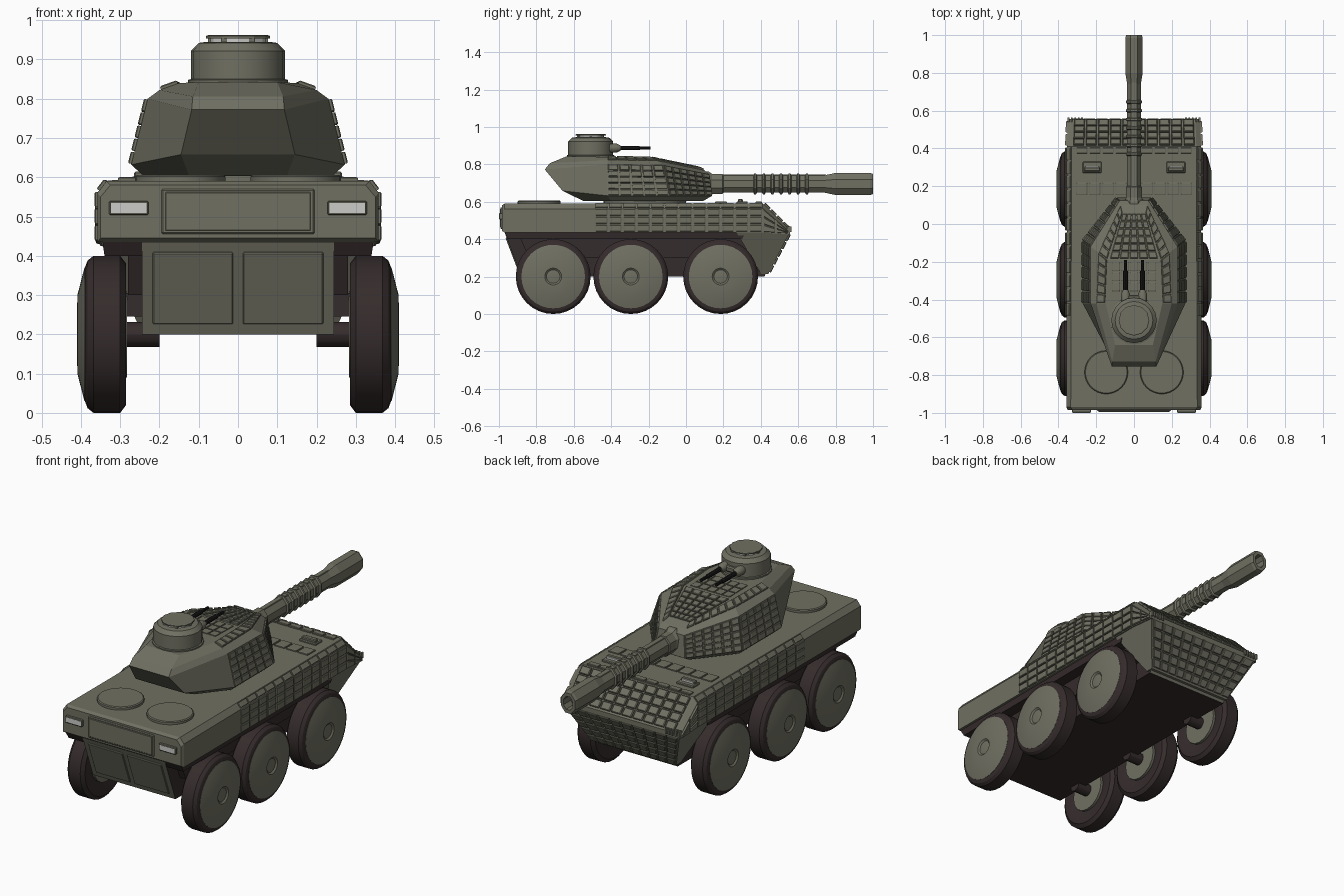
import bpy, bmesh, math
from mathutils import Vector, Matrix

if "Cube" in bpy.data.objects:
    bpy.data.objects.remove(bpy.data.objects["Cube"], do_unlink=True)


def material(name, rgb):
    m = bpy.data.materials.new(name)
    m.use_nodes = True
    m.diffuse_color = (*rgb, 1)
    m.node_tree.nodes["Principled BSDF"].inputs["Base Color"].default_value = (*rgb, 1)
    return m


OLIVE = material("olive_grey", (0.16, 0.16, 0.122))
RUBBER = material("dark_brown", (0.036, 0.025, 0.025))
BLACK = material("gun_black", (0.01, 0.01, 0.01))
LAMP = material("lamp_glass", (0.6, 0.6, 0.58))


def finish(name, bm, *mats, smooth=None):
    bmesh.ops.recalc_face_normals(bm, faces=bm.faces)
    me = bpy.data.meshes.new(name)
    bm.to_mesh(me)
    bm.free()
    for m in mats:
        me.materials.append(m)
    if smooth:
        me.polygons.foreach_set("use_smooth", [True] * len(me.polygons))
        me.set_sharp_from_angle(angle=math.radians(smooth))
    ob = bpy.data.objects.new(name, me)
    bpy.context.collection.objects.link(ob)
    return ob


def loft(name, halves, *mats):
    """Symmetric solid from stacked rings, each given by its +x half."""
    bm = bmesh.new()
    rings = [[bm.verts.new(p) for p in h] +
             [bm.verts.new((-p[0], p[1], p[2])) for p in reversed(h)] for h in halves]
    n = len(rings[0])
    for a, b in zip(rings, rings[1:]):
        for i in range(n):
            j = (i + 1) % n
            bm.faces.new((a[i], a[j], b[j], b[i]))
    for r in (rings[0], rings[-1]):
        for i in range(n // 2 - 1):
            bm.faces.new((r[i], r[i + 1], r[n - 2 - i], r[n - 1 - i]))
    return finish(name, bm, *mats)


def lathe(name, profile, axis, centre, mat, segs=32, squash=1.0, smooth=30, turn=0.0):
    """Spin (radius, distance) points round the x, y or z axis."""
    bm = bmesh.new()
    rings = []
    for r, t in profile:
        ring = []
        for k in range(segs):
            a = math.tau * (k + turn) / segs
            u, v = r * math.cos(a) * squash, r * math.sin(a)
            p = {"x": (t, u, v), "y": (u, t, v), "z": (u, v, t)}[axis]
            ring.append(bm.verts.new(Vector(p) + Vector(centre)))
        rings.append(ring)
    for a, b in zip(rings, rings[1:]):
        for k in range(segs):
            j = (k + 1) % segs
            bm.faces.new((a[k], a[j], b[j], b[k]))
    bm.faces.new(rings[0])
    bm.faces.new(rings[-1])
    return finish(name, bm, mat, smooth=smooth)


def box(name, centre, size, mat, bevel=0.0, tilt=0.0):
    bm = bmesh.new()
    bmesh.ops.create_cube(bm, size=1)
    bm.transform(Matrix.Translation(centre) @ Matrix.Rotation(tilt, 4, "X") @ Matrix.Diagonal((*size, 1)))
    if bevel:
        bmesh.ops.bevel(bm, geom=bm.edges[:], offset=bevel, segments=1, affect="EDGES")
    return finish(name, bm, mat)


def tiles(name, corners, cols, rows, height=0.01, both=True, gap=0.07):
    """Cover a four-cornered patch with raised armour bricks."""
    bm = bmesh.new()
    for side in ((1, -1) if both else (1,)):
        a, b, c, d = [Vector((p[0] * side, p[1], p[2])) for p in corners]
        n = (c - a).cross(d - b).normalized()
        if n.dot((a + c) / 2 - Vector((0, -0.2, 0.5))) < 0:
            n = -n

        def at(u, v):
            return a.lerp(b, u).lerp(d.lerp(c, u), v)
        for i in range(cols):
            for j in range(rows):
                loops = []
                for g, h in ((gap, -0.003), (gap, height * 0.7), (gap * 1.9, height)):
                    us, vs = ((i + g) / cols, (i + 1 - g) / cols), ((j + g) / rows, (j + 1 - g) / rows)
                    loops.append([bm.verts.new(at(us[p], vs[q]) + n * h)
                                  for p, q in ((0, 0), (1, 0), (1, 1), (0, 1))])
                for lo, hi in zip(loops, loops[1:]):
                    for k in range(4):
                        bm.faces.new((lo[k], lo[k - 1], hi[k - 1], hi[k]))
                bm.faces.new(loops[0])
                bm.faces.new(loops[-1])
    return finish(name, bm, OLIVE)


# Upper hull: cross-sections along y
sections = [(-0.985, 0.35, 0.445, 0.55, 0.325, 0.58), (-0.97, 0.358, 0.435, 0.56, 0.335, 0.59),
            (0.41, 0.355, 0.435, 0.565, 0.33, 0.592), (0.555, 0.35, 0.425, 0.438, 0.325, 0.452)]
loft("upper_hull", [[(w, y, z0), (w, y, z1), (wt, y, z2)] for y, w, z0, z1, wt, z2 in sections], OLIVE)

# Lower hull: dark sides and belly, olive end plates
lower = loft("lower_hull", [[(0.245, -0.88, 0.2), (0.245, 0.42, 0.2)],
                            [(0.245, -0.97, 0.437), (0.245, 0.5, 0.437)]], OLIVE, RUBBER)
for p in lower.data.polygons:
    p.material_index = 0 if abs(p.normal.y) > 0.5 else 1
loft("wheel_bay", [[(0.28, -0.84, 0.3), (0.28, 0.38, 0.3)], [(0.28, -0.9, 0.436), (0.28, 0.4, 0.436)]], RUBBER)
loft("bay_roof", [[(0.34, -0.95, 0.4), (0.34, 0.3, 0.4)], [(0.345, -0.97, 0.436), (0.345, 0.32, 0.436)]], RUBBER)
loft("nose_plate", [[(0.25, 0.44, 0.215), (0.25, 0.4, 0.215)],
                    [(0.35, 0.555, 0.436), (0.35, 0.27, 0.436)]], OLIVE)

# Hull armour bricks
tiles("hull_side_bricks", [(0.356, -0.49, 0.437), (0.355, 0.41, 0.437), (0.355, 0.41, 0.565), (0.356, -0.49, 0.565)], 12, 3)
tiles("hull_shoulder_bricks", [(0.356, -0.49, 0.565), (0.355, 0.41, 0.565), (0.33, 0.41, 0.592), (0.335, -0.49, 0.592)], 12, 1, 0.007)
tiles("hull_cheek_bricks", [(0.355, 0.41, 0.437), (0.35, 0.55, 0.43), (0.35, 0.55, 0.44), (0.355, 0.41, 0.565)], 2, 3)
tiles("glacis_bricks", [(-0.325, 0.415, 0.59), (0.325, 0.415, 0.59), (0.32, 0.55, 0.457), (-0.32, 0.55, 0.457)], 10, 4, both=False)
tiles("nose_bricks", [(-0.34, 0.553, 0.43), (0.34, 0.553, 0.43), (0.25, 0.443, 0.222), (-0.25, 0.443, 0.222)], 10, 5, both=False)
for y0, y1 in ((0.15, 0.225), (0.37, 0.44)):
    y1 = min(y1, 0.408)
    tiles("deck_bricks", [(-0.31, y0, 0.591), (0.31, y0, 0.591), (0.31, y1, 0.591), (-0.31, y1, 0.591)], 9, 1, both=False)

# Rear plate details
box("rear_panel", (0, -0.986, 0.513), (0.39, 0.012, 0.115), OLIVE, 0.004)
box("rear_panel_inner", (0, -0.991, 0.513), (0.37, 0.008, 0.098), OLIVE, 0.002)
slope = math.atan2(0.09, 0.237)
for s in (1, -1):
    box("rear_lamp_housing", (s * 0.278, -0.989, 0.522), (0.1, 0.02, 0.036), OLIVE, 0.003)
    box("rear_lamp", (s * 0.278, -0.996, 0.522), (0.09, 0.008, 0.025), LAMP)
    box("rear_hatch", (s * 0.115, -0.926, 0.318), (0.205, 0.01, 0.195), OLIVE, 0.003, slope)
    lathe("engine_cover", [(0.115, 0.585), (0.115, 0.602), (0.11, 0.606)], "z", (s * 0.147, -0.785, 0), OLIVE)
    # Driver periscopes
    box("periscope_base", (s * 0.222, 0.3, 0.594), (0.1, 0.06, 0.016), OLIVE, 0.004)
    box("periscope_hood", (s * 0.222, 0.29, 0.606), (0.085, 0.022, 0.018), OLIVE, 0.004)
    box("periscope_glass", (s * 0.222, 0.303, 0.606), (0.07, 0.006, 0.012), LAMP)
    # Launcher teeth on the nose corners
    for k in range(5):
        box("nose_tooth", (s * (0.275 + k * 0.018), 0.552, 0.452), (0.009, 0.022, 0.03), OLIVE)

# Wheels and axles
for s in (1, -1):
    for y in (-0.71, -0.295, 0.185):
        c = (0, y, 0.2)
        lathe("tyre", [(0.1, s * 0.3), (0.14, s * 0.285), (0.18, s * 0.285), (0.2, s * 0.3), (0.2, s * 0.368),
                       (0.188, s * 0.383), (0.17, s * 0.39)], "x", c, RUBBER)
        lathe("wheel_disc", [(0.17, s * 0.38), (0.17, s * 0.391), (0.1, s * 0.409), (0.045, s * 0.41),
                             (0.036, s * 0.403), (0.02, s * 0.405)], "x", c, OLIVE, smooth=35)
        lathe("inner_hub", [(0.11, s * 0.283), (0.11, s * 0.32)], "x", c, OLIVE, 16)
        lathe("axle", [(0.032, s * 0.2), (0.032, s * 0.3)], "x", c, RUBBER, 12)
        box("suspension_arm", (s * 0.26, y, 0.275), (0.05, 0.1, 0.06), RUBBER)

# Turret body: rings from floor to roof, front to rear
base = [(0.08, 0.09, 0.603), (0.24, -0.11, 0.603), (0.24, -0.4, 0.603), (0.125, -0.55, 0.605)]
skirt = [(0.09, 0.14, 0.632), (0.272, -0.09, 0.632), (0.272, -0.42, 0.632), (0.145, -0.66, 0.658)]
brow = [(0.075, 0.125, 0.745), (0.23, -0.12, 0.795), (0.23, -0.42, 0.8), (0.118, -0.755, 0.772)]
edge = [(0.07, 0.1, 0.768), (0.19, -0.15, 0.818), (0.2, -0.42, 0.822), (0.115, -0.728, 0.806)]
roof = [(0.06, 0.06, 0.783), (0.14, -0.19, 0.835), (0.15, -0.42, 0.84), (0.1, -0.64, 0.842)]
loft("turret", [base, skirt, brow, edge, roof], OLIVE)
lathe("turret_ring", [(0.22, 0.58), (0.22, 0.61)], "z", (0, -0.22, 0), OLIVE)
for name, lo, hi, rows in (("flank", skirt, brow, 5), ("shoulder", edge, roof, 1)):
    tiles("turret_front_" + name, [lo[0], lo[1], hi[1], hi[0]], 6, rows, 0.009)
    tiles("turret_side_" + name, [lo[1], lo[2], hi[2], hi[1]], 5, rows, 0.009)
tiles("roof_front_bricks", [(-0.06, 0.055, 0.784), (0.06, 0.055, 0.784), (0.13, -0.185, 0.834), (-0.13, -0.185, 0.834)], 5, 6, 0.008, False)
tiles("roof_rear_bricks", [(-0.12, -0.2, 0.835), (0.12, -0.2, 0.835), (0.12, -0.36, 0.839), (-0.12, -0.36, 0.839)], 5, 3, 0.006, False)

# Main gun: faceted mantlet, barrel, ribs and muzzle
gun = dict(axis="y", centre=(0, 0, 0.695), mat=OLIVE, segs=8, squash=0.78, smooth=None, turn=0.5)
lathe("mantlet", [(0.075, 0.05), (0.072, 0.12), (0.058, 0.14), (0.058, 0.195), (0.052, 0.2)], **gun)
lathe("barrel", [(0.05, 0.15), (0.05, 0.8)], **gun)
for k in range(7):
    y = 0.36 + k * 0.046
    lathe("barrel_rib", [(0.05, y), (0.06, y + 0.005), (0.06, y + 0.015), (0.05, y + 0.02)], **gun)
lathe("muzzle", [(0.05, 0.74), (0.064, 0.8), (0.064, 0.985), (0.058, 1.0), (0.038, 1.0), (0.036, 0.94)], **gun)
box("barrel_spine", (0, 0.45, 0.741), (0.028, 0.6, 0.008), OLIVE, 0.002)

# Commander cupola with glass ring
cup = (0, -0.51, 0)
lathe("cupola", [(0.127, 0.83), (0.127, 0.848), (0.12, 0.85), (0.12, 0.922), (0.1, 0.942), (0.08, 0.945)], "z", cup, OLIVE, 20)
lathe("cupola_glass", [(0.072, 0.94), (0.072, 0.956)], "z", cup, LAMP, 12, smooth=None)
lathe("cupola_lid", [(0.081, 0.954), (0.081, 0.96), (0.076, 0.962)], "z", cup, OLIVE, 12, smooth=None)
for k in range(6):
    a = math.tau * k / 6
    box("lid_post", (0.07 * math.cos(a), -0.51 + 0.07 * math.sin(a), 0.949), (0.014, 0.014, 0.016), OLIVE)

# Twin machine guns
box("gun_cradle", (0, -0.395, 0.885), (0.11, 0.04, 0.03), OLIVE, 0.006)
for s in (1, -1):
    c = (s * 0.045, 0, 0.887)
    lathe("gun_mount", [(0.015, -0.42), (0.024, -0.405), (0.024, -0.37), (0.014, -0.35)], "y", c, OLIVE, 12)
    lathe("machine_gun", [(0.012, -0.36), (0.012, -0.25), (0.008, -0.245), (0.008, -0.19)], "y", c, BLACK, 10)
